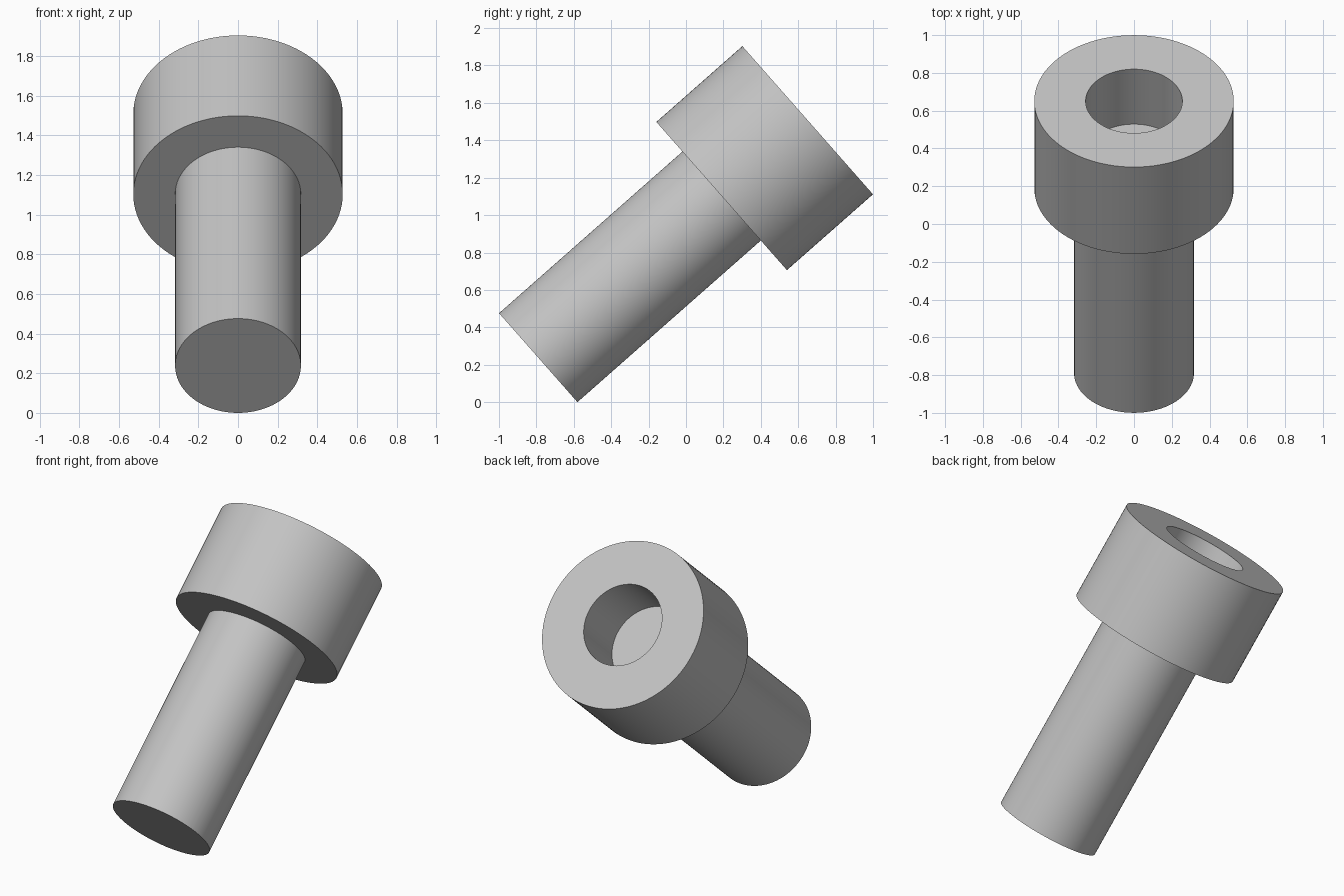
import bpy, bmesh, math
from mathutils import Matrix, Vector

cube = bpy.data.objects.get("Cube")
if cube:
    bpy.data.objects.remove(cube, do_unlink=True)

# Dimensions along the bolt axis
SHANK_R, HEAD_R, SOCKET_R = 0.317, 0.528, 0.256
SHANK_LEN, HEAD_LEN, SOCKET_DEPTH = 1.307, 0.613, 0.388
TOTAL = SHANK_LEN + HEAD_LEN
SEGMENTS = 96

# Plain grey metal
steel = bpy.data.materials.new("grey_metal")
steel.use_nodes = True
grey = (0.55, 0.55, 0.55, 1.0)
steel.diffuse_color = grey
steel.node_tree.nodes["Principled BSDF"].inputs["Base Color"].default_value = grey

# Half outline of the bolt, from tip centre to socket floor centre
profile = [
    (0, 0), (SHANK_R, 0), (SHANK_R, SHANK_LEN), (HEAD_R, SHANK_LEN),
    (HEAD_R, TOTAL), (SOCKET_R, TOTAL),
    (SOCKET_R, TOTAL - SOCKET_DEPTH), (0, TOTAL - SOCKET_DEPTH),
]

# Revolve the outline into one closed solid
bm = bmesh.new()
verts = [bm.verts.new((r, 0, z)) for r, z in profile]
edges = [bm.edges.new(pair) for pair in zip(verts, verts[1:])]
bmesh.ops.spin(bm, geom=verts + edges, cent=(0, 0, 0), axis=(0, 0, 1),
               angle=math.tau, steps=SEGMENTS, use_merge=False)
bmesh.ops.remove_doubles(bm, verts=bm.verts, dist=0.0001)
bmesh.ops.recalc_face_normals(bm, faces=bm.faces)

# Lean the bolt back, with the tip at the front and low
axis = Vector((0, 0.75, 0.661)).normalized()
tilt = Vector((0, 0, 1)).rotation_difference(axis).to_matrix().to_4x4()
bmesh.ops.transform(bm, matrix=tilt, verts=bm.verts)

# Centre in y and rest on the ground
ys = [v.co.y for v in bm.verts]
zs = [v.co.z for v in bm.verts]
shift = Matrix.Translation((0, -(min(ys) + max(ys)) / 2, -min(zs)))
bmesh.ops.transform(bm, matrix=shift, verts=bm.verts)

mesh = bpy.data.meshes.new("socket_head_bolt")
bm.to_mesh(mesh)
bm.free()
mesh.materials.append(steel)
bolt = bpy.data.objects.new("socket_head_bolt", mesh)
bpy.context.collection.objects.link(bolt)

# Smooth round walls with crisp rims
bpy.ops.object.select_all(action="DESELECT")
bolt.select_set(True)
bpy.context.view_layer.objects.active = bolt
bpy.ops.object.shade_smooth_by_angle(angle=math.radians(30))
